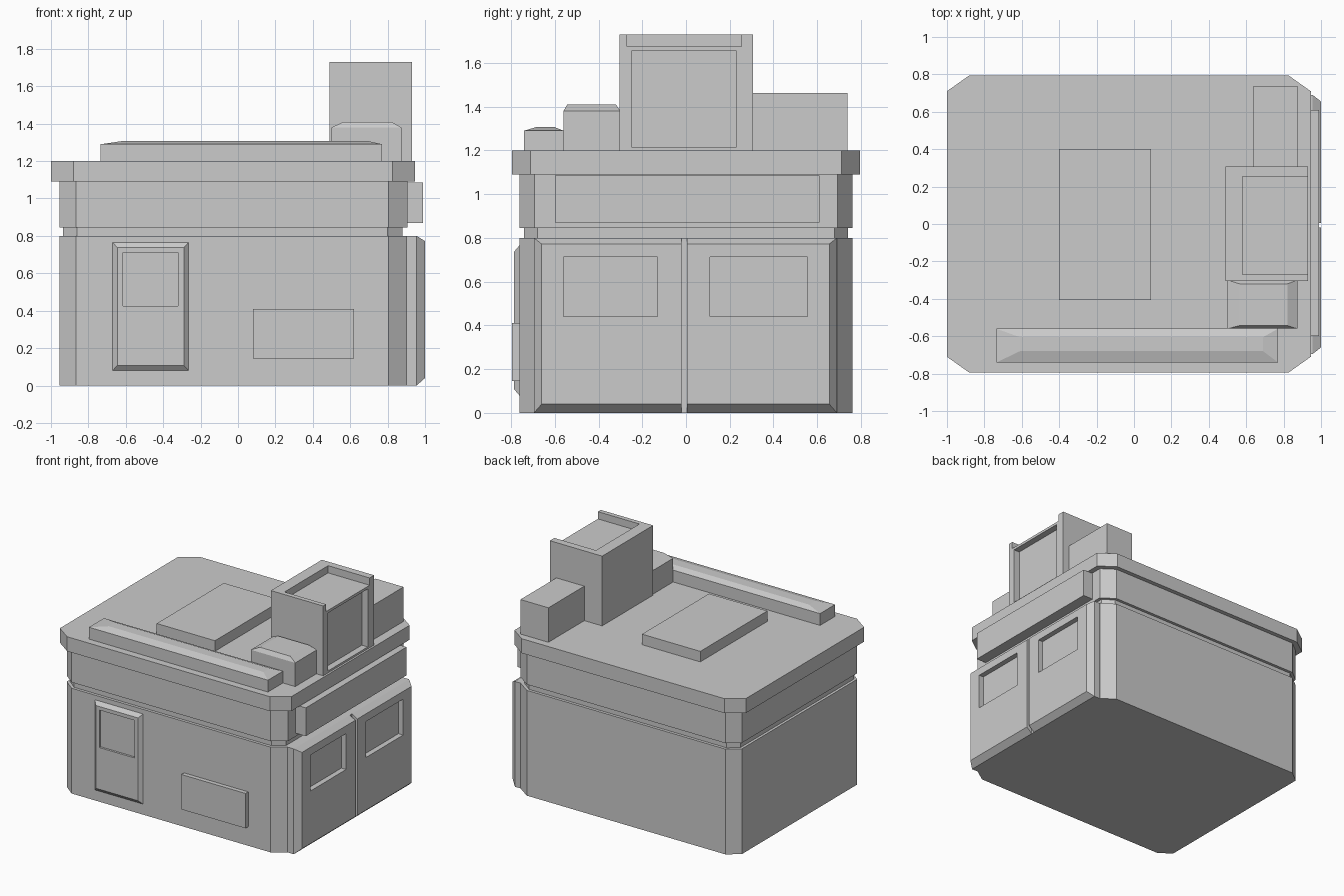
import bpy, bmesh
from mathutils import Vector

if "Cube" in bpy.data.objects:
    bpy.data.objects.remove(bpy.data.objects["Cube"])


def loft(name, axis, rings):
    """Solid through rings of 2D points, each ring = (position on axis, points)."""
    bm = bmesh.new()

    def place(p, t):
        a, b = p
        return {'x': (t, a, b), 'y': (a, t, b), 'z': (a, b, t)}[axis]

    loops = [[bm.verts.new(place(p, t)) for p in pts] for t, pts in rings]
    n = len(loops[0])
    for lo, hi in zip(loops, loops[1:]):
        for i in range(n):
            j = (i + 1) % n
            bm.faces.new((lo[i], lo[j], hi[j], hi[i]))
    bm.faces.new(loops[0])
    bm.faces.new(loops[-1])
    bmesh.ops.recalc_face_normals(bm, faces=bm.faces)
    me = bpy.data.meshes.new(name)
    bm.to_mesh(me)
    bm.free()
    ob = bpy.data.objects.new(name, me)
    bpy.context.collection.objects.link(ob)
    return ob


def rect(a0, a1, b0, b1):
    return [(a0, b0), (a1, b0), (a1, b1), (a0, b1)]


def octagon(x0, x1, y, cl, cr, cy):
    """Plan outline with cut corners (left cut, right cut, depth cut)."""
    return [(x0 + cl, -y), (x1 - cr, -y), (x1, -y + cy), (x1, y - cy),
            (x1 - cr, y), (x0 + cl, y), (x0, y - cy), (x0, -y + cy)]


def box(name, x0, x1, y0, y1, z0, z1):
    return loft(name, 'z', [(z0, rect(x0, x1, y0, y1)), (z1, rect(x0, x1, y0, y1))])


def cut(ob, *dims):
    """Carve a box-shaped recess, then drop the cutter."""
    cutter = box("cutter", *dims)
    cutter.hide_render = True
    mod = ob.modifiers.new("recess", 'BOOLEAN')
    mod.operation = 'DIFFERENCE'
    mod.solver = 'EXACT'
    mod.object = cutter
    dg = bpy.context.evaluated_depsgraph_get()
    me = bpy.data.meshes.new_from_object(ob.evaluated_get(dg))
    ob.modifiers.clear()
    ob.data = me
    bpy.data.objects.remove(cutter)


# Stacked shell: walls, groove, band, roof slab
for name, z0, z1, outline in (
        ("walls", 0, 0.80, octagon(-0.955, 0.905, 0.762, 0.09, 0.10, 0.07)),
        ("groove", 0.80, 0.845, octagon(-0.935, 0.88, 0.74, 0.075, 0.08, 0.06)),
        ("upper_band", 0.845, 1.09, octagon(-0.955, 0.905, 0.762, 0.09, 0.10, 0.07)),
        ("roof_slab", 1.09, 1.20, octagon(-1.0, 0.945, 0.795, 0.12, 0.12, 0.085))):
    loft(name, 'z', [(z0, outline), (z1, outline)])

# Double doors on the right side, bevelled on the outer edges
box("door_backing", 0.88, 0.955, -0.695, 0.69, 0, 0.80)
for name, y0, y1, in0, in1, w0, w1 in (
        ("left_door", -0.695, -0.02, -0.66, -0.02, -0.56, -0.13),
        ("right_door", 0.005, 0.69, 0.005, 0.655, 0.11, 0.555)):
    leaf = loft(name, 'x', [(0.955, rect(y0, y1, 0, 0.80)),
                            (1.0, rect(in0, in1, 0.04, 0.772))])
    cut(leaf, 0.96, 1.1, w0, w1, 0.44, 0.713)

# Panel above the doors
box("header_panel", 0.88, 0.99, -0.60, 0.61, 0.87, 1.085)

# Front door with window, and front vent panel
door = loft("front_door", 'y', [(-0.74, rect(-0.67, -0.265, 0.08, 0.765)),
                                (-0.762, rect(-0.67, -0.265, 0.08, 0.765)),
                                (-0.786, rect(-0.645, -0.29, 0.108, 0.737))])
cut(door, -0.615, -0.32, -0.9, -0.77, 0.425, 0.71)
box("front_panel", 0.08, 0.62, -0.795, -0.74, 0.145, 0.41)

# Roof parts
box("roof_hatch", -0.40, 0.09, -0.405, 0.40, 1.19, 1.28)
loft("roof_rail", 'z', [(1.19, rect(-0.735, 0.77, -0.74, -0.56)),
                        (1.29, rect(-0.735, 0.77, -0.74, -0.56)),
                        (1.308, rect(-0.61, 0.69, -0.68, -0.605))])
loft("domed_box", 'z', [(1.19, rect(0.50, 0.873, -0.56, -0.30)),
                        (1.38, rect(0.50, 0.873, -0.56, -0.30)),
                        (1.41, rect(0.565, 0.82, -0.543, -0.32))])
box("rear_box", 0.64, 0.875, 0.30, 0.738, 1.19, 1.462)

# Tower with open tray on top and recessed right face
tower = box("tower", 0.49, 0.93, -0.305, 0.307, 1.19, 1.73)
cut(tower, 0.58, 1.1, -0.27, 0.253, 1.675, 1.9)
cut(tower, 0.88, 1.1, -0.25, 0.23, 1.215, 1.655)
